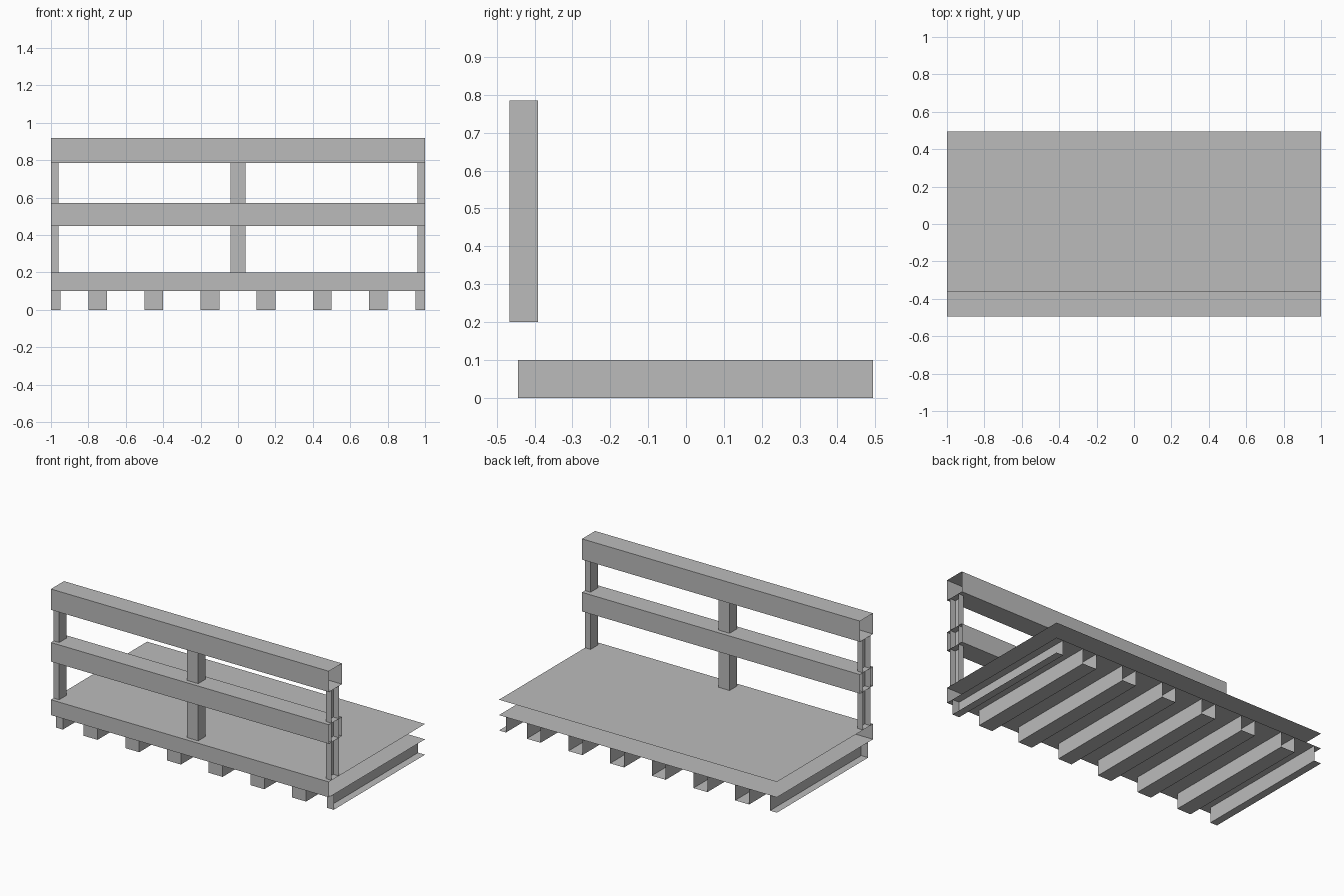
import bpy
import bmesh
from mathutils import Vector

cube = bpy.data.objects.get("Cube")
if cube:
    bpy.data.objects.remove(cube, do_unlink=True)

# One plain grey for everything
grey = bpy.data.materials.new("plain_grey")
grey.use_nodes = True
grey.diffuse_color = (0.5, 0.5, 0.5, 1)
grey.node_tree.nodes["Principled BSDF"].inputs["Base Color"].default_value = (0.5, 0.5, 0.5, 1)

SIDES = {
    "left": Vector((1, 0, 0)), "right": Vector((-1, 0, 0)),
    "back": Vector((0, 1, 0)), "front": Vector((0, -1, 0)),
    "top": Vector((0, 0, 1)), "bottom": Vector((0, 0, -1)),
}


def open_box(name, x, y, z, open_sides):
    """Thin-walled box between (min, max) pairs, without the listed sides."""
    bm = bmesh.new()
    bmesh.ops.create_cube(bm, size=1)
    bm.normal_update()
    missing = [f for f in bm.faces
               if any(f.normal.dot(SIDES[s]) > 0.9 for s in open_sides)]
    bmesh.ops.delete(bm, geom=missing, context="FACES")
    for v in bm.verts:
        v.co = [lo + (c + 0.5) * (hi - lo) for c, (lo, hi) in zip(v.co, (x, y, z))]
    mesh = bpy.data.meshes.new(name)
    bm.to_mesh(mesh)
    bm.free()
    mesh.materials.append(grey)
    obj = bpy.data.objects.new(name, mesh)
    bpy.context.collection.objects.link(obj)
    return obj


FULL = (-1, 1)
FRONT, BACK = -0.494, 0.494

# Deck: front, top and bottom sheets only
open_box("deck", FULL, (FRONT, BACK), (0.1, 0.2), ("left", "right", "back"))

# Rails, open at both ends
for name, z in (("middle_rail", (0.448, 0.572)), ("top_rail", (0.785, 0.92))):
    open_box(name, FULL, (FRONT, -0.36), z, ("left", "right"))

# Posts: a full one in the centre, half ones open outwards at the ends
post_y, post_z = (-0.466, -0.391), (0.2, 0.785)
open_box("centre_post", (-0.04, 0.04), post_y, post_z, ("top", "bottom"))
open_box("left_post", (0.96, 1), post_y, post_z, ("top", "bottom", "left"))
open_box("right_post", (-1, -0.96), post_y, post_z, ("top", "bottom", "right"))

# Bearers under the deck, open at the top and back
bearer_y, bearer_z = (-0.444, BACK), (0, 0.1)
for i in range(6):
    x = -0.8 + 0.3 * i
    open_box(f"bearer_{i + 1}", (x, x + 0.1), bearer_y, bearer_z, ("top", "back"))
open_box("left_end_bearer", (0.95, 1), bearer_y, bearer_z, ("top", "back", "left"))
open_box("right_end_bearer", (-1, -0.95), bearer_y, bearer_z, ("top", "back", "right"))
